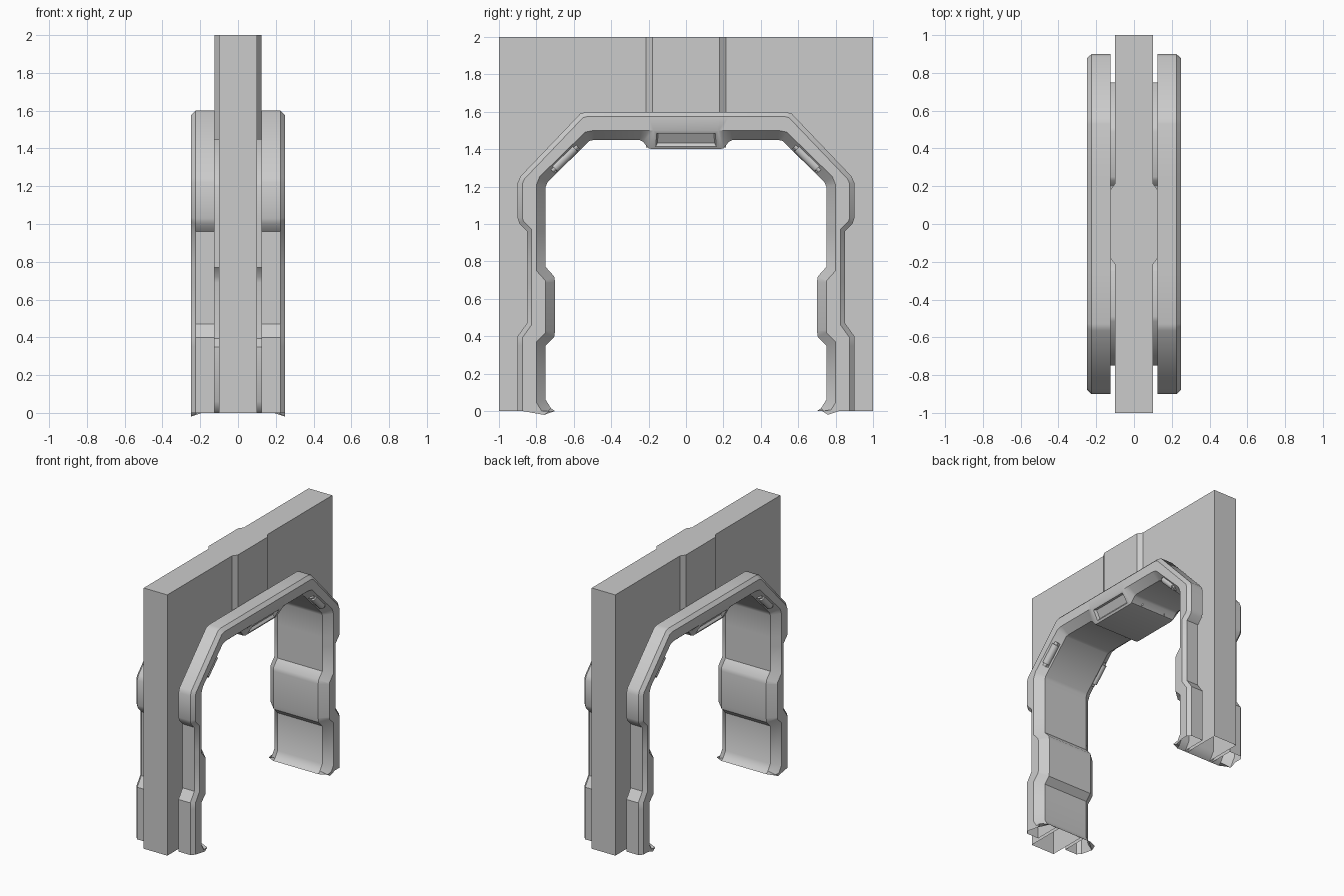
import bpy, bmesh, math
from mathutils import Vector, Matrix

if "Cube" in bpy.data.objects:
    bpy.data.objects.remove(bpy.data.objects["Cube"])

# stations up one leg to mid-beam: outer (y, z), inner (y, z)
HALF = [(.90, 0, .70, 0), (.90, .02, .722, .015), (.90, .06, .75, .06),
        (.90, .35, .75, .35), (.90, .40, .705, .395), (.85, .47, .70, .43),
        (.85, .69, .70, .69), (.85, .71, .705, .72), (.85, .77, .75, .77),
        (.85, .96, .75, .96), (.89, 1.0, .75, 1.0), (.90, 1.03, .75, 1.03),
        (.90, 1.22, .75, 1.20), (.885, 1.255, .74, 1.225),
        (.565, 1.59, .515, 1.445), (.53, 1.60, .49, 1.45),
        (.25, 1.60, .25, 1.45), (.23, 1.60, .23, 1.44), (.20, 1.60, .20, 1.405),
        (.18, 1.60, .18, 1.40)]
FULL = HALF + [(-a, b, -c, d) for a, b, c, d in reversed(HALF)]
OUTER = [Vector((a, b)) for a, b, c, d in FULL]
INNER = [Vector((c, d)) for a, b, c, d in FULL]


def offset(path, dist):
    # mitred offset, positive is away from the opening
    res = []
    for i, p in enumerate(path):
        ns = []
        for a, b in ((i - 1, i), (i, i + 1)):
            if a >= 0 and b < len(path):
                d = (path[b] - path[a]).normalized()
                ns.append(Vector((d.y, -d.x)))
        n = sum(ns, Vector((0, 0))).normalized()
        q = p + n * dist / max(n.dot(ns[0]), .6)
        if i in (0, len(path) - 1):
            q.y = 0
        res.append(q)
    return res


def finish(bm, name, angle=35):
    me = bpy.data.meshes.new(name)
    bm.to_mesh(me)
    bm.free()
    ob = bpy.data.objects.new(name, me)
    bpy.context.collection.objects.link(ob)
    bpy.ops.object.select_all(action='DESELECT')
    ob.select_set(True)
    bpy.context.view_layer.objects.active = ob
    bpy.ops.object.shade_smooth_by_angle(angle=math.radians(angle))
    return ob


def prism(bm, pts, vec):
    f = bm.faces.new([bm.verts.new(p) for p in pts])
    g = bmesh.ops.extrude_face_region(bm, geom=[f], use_keep_orig=True)
    bmesh.ops.translate(bm, verts=[v for v in g['geom'] if isinstance(v, bmesh.types.BMVert)], vec=vec)


# wall slab with the arch opening, open underneath
bm = bmesh.new()
outline = [(-1, 0), (-1, 2), (1, 2), (1, 0)] + [tuple(p) for p in INNER]
prism(bm, [(-.1, y, z) for y, z in outline], (.2, 0, 0))
bmesh.ops.recalc_face_normals(bm, faces=bm.faces)
drop = [f for f in bm.faces if abs(f.normal.x) < .5 and
        (all(v.co.z < .001 for v in f.verts) or
         all(abs(v.co.y) < .95 and v.co.z < 1.9 for v in f.verts))]
bmesh.ops.delete(bm, geom=drop, context='FACES')
finish(bm, "wall", 20)

# lining of the opening, reaching from frame to frame
bm = bmesh.new()
rows = [[bm.verts.new((x, p.x, p.y)) for x in (-.125, .125)] for p in INNER]
for a, b in zip(rows, rows[1:]):
    bm.faces.new((a[0], a[1], b[1], b[0]))
finish(bm, "opening_lining")

# raised panel over the middle of the wall, both sides
for s in (-1, 1):
    bm = bmesh.new()
    plan = [(.1, -.215), (.125, -.18), (.125, .18), (.1, .215)]
    prism(bm, [(s * x, y, 1.41) for x, y in plan], (0, 0, .59))
    bmesh.ops.recalc_face_normals(bm, faces=bm.faces)
    finish(bm, "wall_raised_panel", 20)


def frame(s):
    bm = bmesh.new()
    face_out, face_in = offset(OUTER, -.025), offset(INNER, .05)
    for p in face_in:
        if abs(p.x) < .3:
            p.y = 1.5
    loops = [(OUTER, .125), (OUTER, .225), (face_out, .25),
             (face_in, .25), (INNER, .19), (INNER, .125)]
    rows = [[bm.verts.new((s * x, path[i].x, path[i].y)) for path, x in loops]
            for i in range(len(FULL))]
    slot = None
    n = len(loops)
    for i, (a, b) in enumerate(zip(rows, rows[1:])):
        for k in range(n):
            f = bm.faces.new((a[k], a[(k + 1) % n], b[(k + 1) % n], b[k]))
            if k == 3 and i == len(HALF) - 1:
                slot = f
    bmesh.ops.recalc_face_normals(bm, faces=bm.faces)
    # make sure the shell faces outward
    slot.normal_update()
    if slot.normal.x * s < 0:
        bmesh.ops.reverse_faces(bm, faces=bm.faces)
    # recessed slot in the sloped face of the beam
    bmesh.ops.inset_individual(bm, faces=[slot], thickness=.025)
    bmesh.ops.inset_individual(bm, faces=[slot], thickness=.012, depth=-.02)
    finish(bm, "door_frame")


def corner_lamp(s, t):
    # rod with slimmer end pins, lying on the sloped corner
    bm = bmesh.new()
    for r, length in ((.027, .15), (.016, .19)):
        bmesh.ops.create_cone(bm, cap_ends=True, segments=16, radius1=r, radius2=r, depth=length)
    # end brackets
    for e in (-1, 1):
        bmesh.ops.create_cube(bm, size=1, matrix=Matrix.Translation((-.012 * s, 0, e * .085)) @
                              Matrix.Diagonal((.03, .04, .015, 1)))
    bmesh.ops.transform(bm, verts=bm.verts, matrix=Matrix.Translation((s * .217, t * .65, 1.352)) @
                        Matrix.Rotation(t * math.radians(45.5), 4, 'X'))
    finish(bm, "corner_lamp")


for s in (-1, 1):
    frame(s)
    for t in (-1, 1):
        corner_lamp(s, t)
